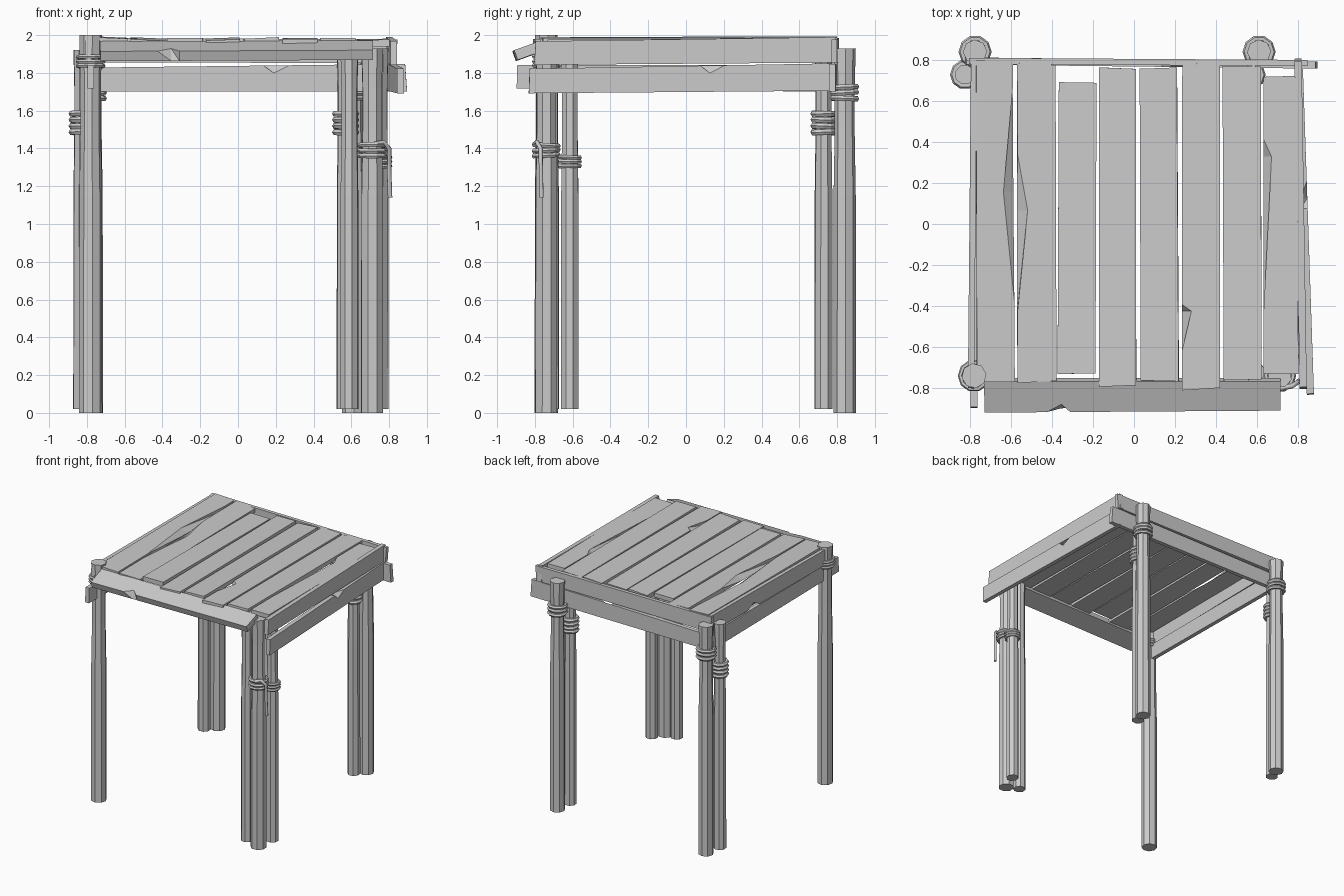
import bpy, bmesh, math, random
from mathutils import Vector, Matrix

if "Cube" in bpy.data.objects:
    bpy.data.objects.remove(bpy.data.objects["Cube"])

random.seed(4)


def finish(name, bm):
    bmesh.ops.recalc_face_normals(bm, faces=bm.faces)
    me = bpy.data.meshes.new(name)
    bm.to_mesh(me)
    bm.free()
    ob = bpy.data.objects.new(name, me)
    bpy.context.collection.objects.link(ob)
    return ob


def board(name, p, q, normal, w0, w1, thick, chips=()):
    """Board from p to q. A chip is (side, start, mid, end, depth) along the outer face's edge."""
    p, q = Vector(p), Vector(q)
    length = (q - p).length
    u = (q - p).normalized()
    n = Vector(normal)
    n = (n - u * n.dot(u)).normalized()
    v = n.cross(u)
    skew = random.uniform(-0.006, 0.006)
    pts = []
    for side in (-1, 1):
        edge = [(-skew * side, w0 / 2, 0)]
        for s, a, m, b, d in chips:
            if s == side:
                for t, inset in ((a, 0), (m, d), (b, 0)):
                    edge.append((t * length, w0 / 2 + (w1 - w0) / 2 * t, inset))
        edge.append((length + skew * side, w1 / 2, 0))
        if side == 1:
            edge.reverse()
        pts += [(t, side * h, side * i) for t, h, i in edge]
    bm = bmesh.new()
    outer = [bm.verts.new(p + u * t + v * (h - i) + n * thick / 2) for t, h, i in pts]
    inner = [bm.verts.new(p + u * t + v * h - n * thick / 2) for t, h, i in pts]
    bm.faces.new(outer)
    bm.faces.new(inner[::-1])
    k = len(pts)
    for i in range(k):
        j = (i + 1) % k
        bm.faces.new((outer[i], inner[i], inner[j]))
        bm.faces.new((outer[i], inner[j], outer[j]))
    return finish(name, bm)


def post(name, x, y, r, z0, z1, sides=8):
    bm = bmesh.new()
    rings = []
    spin = random.uniform(0, 0.6)
    for z, f in ((z0, 1), (1.15, 0.98), (1.5, 0.88), (1.72, 0.88), (z1, 0.98)):
        rings.append([bm.verts.new((x + r * f * math.cos(spin + math.tau * i / sides),
                                    y + r * f * math.sin(spin + math.tau * i / sides), z))
                      for i in range(sides)])
    for a, b in zip(rings, rings[1:]):
        for i in range(sides):
            j = (i + 1) % sides
            bm.faces.new((a[i], a[j], b[j], b[i]))
    bm.faces.new(rings[0][::-1])
    bm.faces.new(rings[-1])
    return finish(name, bm)


def rope(name, x, y, r, z0, z1, turns):
    minor = (z1 - z0) / turns / 2 * 1.05
    bm = bmesh.new()
    for k in range(turns):
        z = z0 + (k + 0.5) * (z1 - z0) / turns
        tilt = Matrix.Rotation(random.uniform(-0.07, 0.07), 4, 'X')
        m = Matrix.Translation((x, y, z)) @ tilt
        grid = [[bm.verts.new(m @ Vector(((r + minor * math.cos(b)) * math.cos(a),
                                          (r + minor * math.cos(b)) * math.sin(a), minor * math.sin(b))))
                 for b in (math.tau * j / 6 for j in range(6))]
                for a in (math.tau * i / 10 for i in range(10))]
        for i in range(10):
            for j in range(6):
                i2, j2 = (i + 1) % 10, (j + 1) % 6
                bm.faces.new((grid[i][j], grid[i2][j], grid[i2][j2], grid[i][j2]))
    return finish(name, bm)


# posts with their rope bindings: name, x, y, radius, bottom, top, rope bottom, rope top, turns
POSTS = [
    ("front_left_post", -0.78, -0.74, 0.062, 0, 2.0, 1.825, 1.895, 3),
    ("back_left_post", -0.775, 0.84, 0.06, 0, 1.93, 1.65, 1.74, 3),
    ("back_left_prop", -0.825, 0.728, 0.05, 0.02, 1.92, 1.47, 1.60, 4),
    ("back_right_post", 0.61, 0.84, 0.06, 0, 1.93, 1.65, 1.74, 3),
    ("back_right_prop", 0.57, 0.728, 0.05, 0.02, 1.92, 1.47, 1.60, 4),
    ("front_right_post", 0.71, -0.74, 0.062, 0, 1.93, 1.35, 1.43, 3),
    ("front_right_side_prop", 0.75, -0.615, 0.05, 0.02, 1.93, 1.295, 1.365, 3),
    ("front_right_inner_prop", 0.59, -0.72, 0.05, 0.02, 1.90, 0, 0, 0),
]
for name, x, y, r, z0, z1, ra, rb, turns in POSTS:
    post(name, x, y, r, z0, z1)
    if turns:
        rope(name + "_rope", x, y, r + 0.005, ra, rb, turns)

# loose rope end hanging from the front right binding
cu = bpy.data.curves.new("rope_tail", 'CURVE')
cu.dimensions = '3D'
cu.bevel_depth = 0.012
cu.bevel_resolution = 1
cu.use_fill_caps = True
path = [(0.70, -0.805, 1.42), (0.77, -0.79, 1.435), (0.80, -0.77, 1.40), (0.80, -0.768, 1.28), (0.805, -0.765, 1.14)]
sp = cu.splines.new('POLY')
sp.points.add(len(path) - 1)
for pt, co in zip(sp.points, path):
    pt.co = (*co, 1)
bpy.context.collection.objects.link(bpy.data.objects.new("rope_tail", cu))

# deck planks: left x, right x, front y, back y, top z at front, top z at back, chips
PLANKS = [
    (-0.77, -0.585, -0.77, 0.80, 1.985, 1.99, [(-1, 0.25, 0.59, 0.92, 0.05)]),
    (-0.57, -0.38, -0.77, 0.78, 1.975, 1.985, [(1, 0.22, 0.54, 0.72, 0.05)]),
    (-0.37, -0.185, -0.73, 0.69, 1.985, 1.98, []),
    (-0.17, 0.01, -0.79, 0.76, 1.975, 1.985, []),
    (0.03, 0.215, -0.765, 0.76, 1.985, 1.98, []),
    (0.235, 0.42, -0.805, 0.78, 1.98, 1.985, [(1, 0.12, 0.24, 0.26, 0.045)]),
    (0.435, 0.62, -0.76, 0.77, 1.985, 1.98, []),
    (0.63, 0.80, -0.73, 0.72, 1.975, 1.98, [(1, 0.2, 0.73, 0.79, 0.04)]),
]
for i, (xa, xb, ya, yb, za, zb, chips) in enumerate(PLANKS):
    xc, w, drift = (xa + xb) / 2, xb - xa, random.uniform(-0.004, 0.004)
    board(f"deck_plank_{i + 1}", (xc - drift, ya, za - 0.018), (xc + drift, yb, zb - 0.018),
          (random.uniform(-0.05, 0.05), 0, 1), w, w - random.uniform(-0.004, 0.008), 0.036, chips)

# tilted front plank
board("front_plank", (-0.73, -0.835, 1.915), (0.715, -0.83, 1.92), (0, -0.36, 1), 0.16, 0.15, 0.055,
      [(-1, 0.21, 0.26, 0.29, 0.04)])

# side rails, two high on the back, left and right
board("back_upper_rail", (-0.80, 0.795, 1.92), (0.84, 0.785, 1.915), (0, -1, 0), 0.13, 0.125, 0.03)
board("back_lower_rail", (-0.82, 0.795, 1.765), (0.89, 0.775, 1.775), (0, -1, 0), 0.125, 0.145, 0.035,
      [(1, 0.56, 0.59, 0.64, 0.04)])
board("right_upper_rail", (0.825, -0.80, 1.905), (0.80, 0.80, 1.922), (1, 0, 0), 0.125, 0.135, 0.035)
board("right_lower_rail", (0.86, -0.83, 1.757), (0.805, 0.79, 1.778), (1, 0, 0), 0.13, 0.145, 0.035,
      [(1, 0.56, 0.59, 0.64, 0.04)])
board("left_upper_rail", (-0.795, -0.80, 1.915), (-0.78, 0.80, 1.92), (-1, 0, 0), 0.13, 0.135, 0.03,
      [(1, 0.6, 0.65, 0.7, 0.04)])
board("left_lower_rail", (-0.78, -0.895, 1.78), (-0.78, 0.78, 1.77), (-1, 0, 0), 0.125, 0.14, 0.035)
